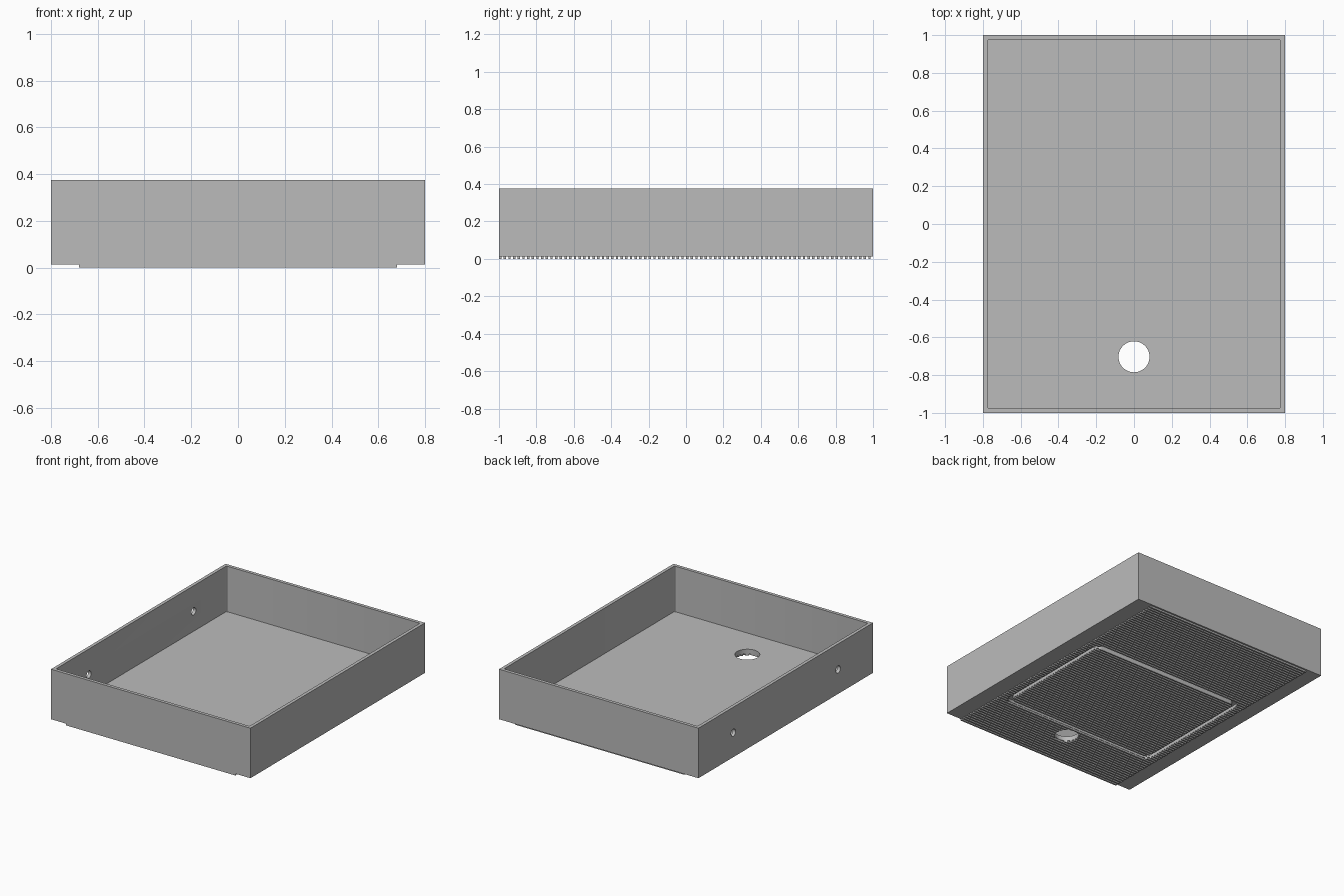
import bpy, bmesh
from math import radians, sin, cos, pi
from mathutils import Matrix

cube = bpy.data.objects.get("Cube")
if cube:
    bpy.data.objects.remove(cube, do_unlink=True)

# Main dimensions
HALF_X, HALF_Y, TOP = 0.8, 1.0, 0.375
WALL, FLOOR, RIB = 0.024, 0.045, 0.0125
RIB_HALF, PITCH = 0.68, 0.025
DRAIN_Y, DRAIN_R = -0.703, 0.082

grey = bpy.data.materials.new("plain_grey")
grey.use_nodes = True
colour = (0.5, 0.5, 0.5, 1)
grey.diffuse_color = colour
grey.node_tree.nodes["Principled BSDF"].inputs["Base Color"].default_value = colour


def finish(name, bm):
    bmesh.ops.recalc_face_normals(bm, faces=bm.faces)
    mesh = bpy.data.meshes.new(name)
    bm.to_mesh(mesh)
    bm.free()
    mesh.materials.append(grey)
    obj = bpy.data.objects.new(name, mesh)
    bpy.context.collection.objects.link(obj)
    return obj


def add_box(bm, lo, hi):
    size = [h - l for l, h in zip(lo, hi)]
    mid = [(h + l) / 2 for l, h in zip(lo, hi)]
    m = Matrix.Translation(mid) @ Matrix.Diagonal((*size, 1))
    return bmesh.ops.create_cube(bm, size=1, matrix=m)["verts"]


def cylinder(name, centre, radius, depth, axis="Z"):
    bm = bmesh.new()
    turn = Matrix.Rotation(radians(90), 4, "Y") if axis == "X" else Matrix()
    bmesh.ops.create_cone(bm, cap_ends=True, segments=48, radius1=radius, radius2=radius,
                          depth=depth, matrix=Matrix.Translation(centre) @ turn)
    return finish(name, bm)


def rounded_rect(x0, x1, y0, y1, r, steps=8):
    corners = [(x1 - r, y1 - r), (x0 + r, y1 - r), (x0 + r, y0 + r), (x1 - r, y0 + r)]
    return [(cx + r * cos(a), cy + r * sin(a))
            for k, (cx, cy) in enumerate(corners)
            for a in [(k + i / steps) * pi / 2 for i in range(steps + 1)]]


def ring(name, outer, inner, z0, z1):
    """Closed band between two outlines, from z0 to z1."""
    bm = bmesh.new()
    loops = [[bm.verts.new((x, y, z)) for x, y in pts]
             for pts, z in ((outer, z0), (outer, z1), (inner, z1), (inner, z0))]
    n = len(outer)
    for k in range(4):
        a, b = loops[k], loops[(k + 1) % 4]
        for i in range(n):
            j = (i + 1) % n
            bm.faces.new((a[i], a[j], b[j], b[i]))
    return finish(name, bm)


def cut(obj, cutters):
    for c in cutters:
        mod = obj.modifiers.new("cut", "BOOLEAN")
        mod.operation, mod.solver, mod.object = "DIFFERENCE", "EXACT", c
    graph = bpy.context.evaluated_depsgraph_get()
    mesh = bpy.data.meshes.new_from_object(obj.evaluated_get(graph))
    obj.modifiers.clear()
    obj.data = mesh


# Tray body
bm = bmesh.new()
add_box(bm, (-HALF_X, -HALF_Y, RIB), (HALF_X, HALF_Y, TOP))
tray = finish("tray_body", bm)

# Ribs across the underside, sunk slightly into the base
bm = bmesh.new()
for i in range(round(2 * HALF_Y / PITCH)):
    y = -HALF_Y + i * PITCH
    add_box(bm, (-RIB_HALF, y, 0), (RIB_HALF, y + PITCH / 2, RIB + 0.004))
ribs = finish("underside_ribs", bm)

# Cavity with slightly rounded upright corners
bm = bmesh.new()
add_box(bm, (WALL - HALF_X, WALL - HALF_Y, FLOOR), (HALF_X - WALL, HALF_Y - WALL, TOP + 0.1))
upright = [e for e in bm.edges if abs(e.verts[0].co.z - e.verts[1].co.z) > 0.1]
bmesh.ops.bevel(bm, geom=upright, offset=0.01, segments=3, profile=0.5, affect="EDGES")
cavity = finish("cavity_cutter", bm)

# Drain, side holes and the rounded groove underneath
drain = cylinder("drain_cutter", (0, DRAIN_Y, 0), DRAIN_R, 0.3)
side_holes = [cylinder("side_hole_cutter", (-HALF_X, y, 0.19), 0.026, 0.2, "X")
              for y in (-0.6, 0.6)]
x, y0, y1, r, w = 0.63, -0.61, 0.37, 0.07, 0.035
groove = ring("groove_cutter", rounded_rect(-x, x, y0, y1, r),
              rounded_rect(w - x, x - w, y0 + w, y1 - w, r - w), -0.05, 0.033)

cut(tray, [cavity, drain, groove] + side_holes)
cut(ribs, [drain, groove])
for c in [cavity, drain, groove] + side_holes:
    bpy.data.objects.remove(c, do_unlink=True)

# Smooth round holes, sharp edges kept
bpy.ops.object.select_all(action="DESELECT")
for obj in (tray, ribs):
    obj.select_set(True)
bpy.context.view_layer.objects.active = tray
bpy.ops.object.shade_smooth_by_angle(angle=radians(30))
